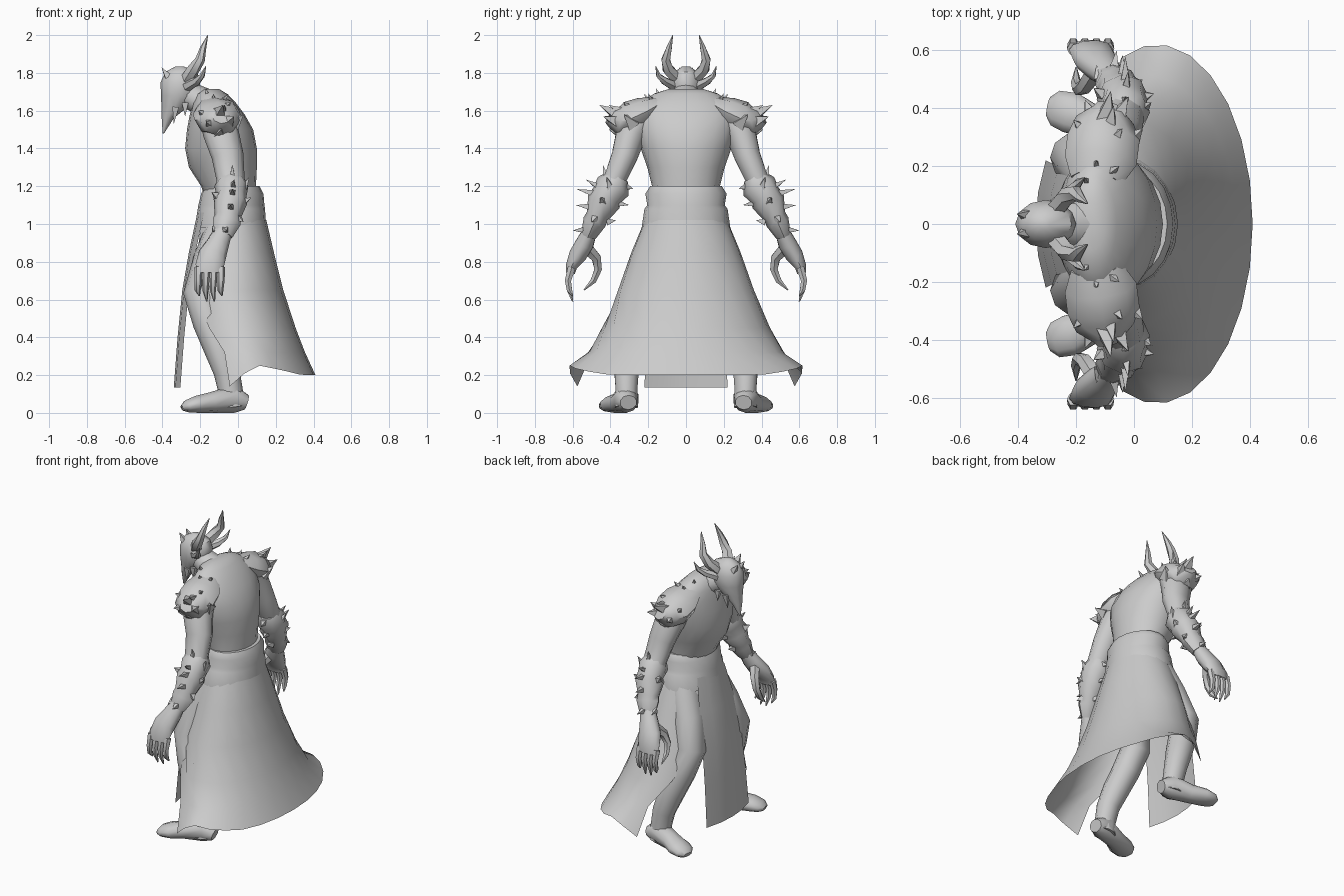
import bpy, bmesh, math
from mathutils import Vector

grey = bpy.data.materials.new("plain grey")
grey.diffuse_color = (0.6, 0.6, 0.6, 1)


def finish(name, bm, mirror=False, angle=50):
    bmesh.ops.recalc_face_normals(bm, faces=bm.faces)
    me = bpy.data.meshes.new(name)
    bm.to_mesh(me)
    bm.free()
    me.materials.append(grey)
    for p in me.polygons:
        p.use_smooth = True
    me.set_sharp_from_angle(angle=math.radians(angle))
    ob = bpy.data.objects.new(name, me)
    bpy.context.collection.objects.link(ob)
    if mirror:
        m = ob.modifiers.new("mirror", 'MIRROR')
        m.use_axis = (False, True, False)
    return ob


def bridge(bm, rings, closed=True):
    n = len(rings[0])
    for a, b in zip(rings, rings[1:]):
        for i in range(n if closed else n - 1):
            j = (i + 1) % n
            bm.faces.new((a[i], a[j], b[j], b[i]))


def stack(name, rows, n=16):
    """Horizontal ellipses: z, centre x, radius x, radius y."""
    bm = bmesh.new()
    rings = [[bm.verts.new((cx + rx * math.cos(2 * math.pi * i / n),
                            ry * math.sin(2 * math.pi * i / n), z))
              for i in range(n)] for z, cx, rx, ry in rows]
    bridge(bm, rings)
    bm.faces.new(rings[0])
    bm.faces.new(rings[-1])
    return finish(name, bm)


def add_tube(bm, pts, ref=(1, 0, 0), n=10):
    """Tube through x, y, z, radius along ref, other radius."""
    rings = []
    for k, p in enumerate(pts):
        t = Vector(pts[min(k + 1, len(pts) - 1)][:3]) - Vector(pts[max(k - 1, 0)][:3])
        t.normalize()
        r = Vector(ref)
        u = (r - t * r.dot(t)).normalized()
        v = t.cross(u)
        rings.append([bm.verts.new(Vector(p[:3]) + u * p[3] * math.cos(2 * math.pi * i / n)
                                   + v * p[4] * math.sin(2 * math.pi * i / n)) for i in range(n)])
    bridge(bm, rings)
    bm.faces.new(rings[0])
    bm.faces.new(rings[-1])


def tube(name, pts, ref=(1, 0, 0), n=10, mirror=True):
    bm = bmesh.new()
    add_tube(bm, pts, ref, n)
    return finish(name, bm, mirror)


def spikes(name, items, r):
    """Four sided spikes from base point to tip point."""
    bm = bmesh.new()
    for it in items:
        a, b = Vector(it[:3]), Vector(it[3:])
        d = (b - a).normalized()
        u = d.orthogonal().normalized()
        v = d.cross(u)
        ring = [bm.verts.new(a + r * c) for c in (u, v, -u, -v)]
        tip = bm.verts.new(b)
        for i in range(4):
            bm.faces.new((ring[i], ring[(i + 1) % 4], tip))
        bm.faces.new(ring)
    return finish(name, bm, True, 30)


# Stooped torso and layered belt
stack("torso", [(1.12, -.04, .13, .17), (1.2, -.05, .145, .18), (1.3, -.08, .18, .205),
                (1.4, -.09, .19, .24), (1.5, -.095, .175, .265), (1.58, -.11, .145, .27),
                (1.64, -.125, .115, .235), (1.69, -.14, .08, .17), (1.715, -.14, .04, .09)], 20)
stack("belt", [(1.2, -.03, .145, .19), (1.16, -.03, .165, .215), (1.1, -.035, .175, .205),
               (1.08, -.035, .178, .22), (.98, -.04, .19, .235)], 20)

# Neck, head with pointed beard, brow
tube("neck", [(-.13, 0, 1.6, .12, .1), (-.2, 0, 1.655, .085, .075), (-.28, 0, 1.69, .07, .07)],
     (0, 1, 0), 12, False)
stack("head", [(1.835, -.31, .02, .02), (1.805, -.3, .085, .06), (1.75, -.305, .105, .083),
               (1.68, -.31, .098, .08), (1.62, -.335, .07, .058), (1.56, -.372, .032, .035),
               (1.48, -.395, .004, .004)], 12)
spikes("brow_and_jaw_spikes", [(-.37, .03, 1.78, -.405, .035, 1.83), (-.33, .05, 1.62, -.34, .05, 1.53),
                               (-.28, .06, 1.64, -.28, .07, 1.57)], .025)

# Two pairs of horns
tube("main_horn", [(-.27, .05, 1.77, .035, .035), (-.235, .095, 1.82, .034, .032),
                   (-.2, .107, 1.87, .026, .026), (-.185, .09, 1.93, .017, .017),
                   (-.16, .07, 2.0, .002, .002)], n=6)
tube("side_horn", [(-.27, .06, 1.73, .03, .03), (-.22, .11, 1.755, .025, .022),
                   (-.19, .145, 1.785, .015, .014), (-.17, .16, 1.835, .002, .002)], n=6)

# Arms and gauntlets
tube("arm", [(-.11, .22, 1.6, .1, .08), (-.09, .29, 1.48, .095, .085), (-.055, .325, 1.36, .085, .072),
             (-.04, .375, 1.24, .075, .062), (-.04, .43, 1.13, .07, .065),
             (-.06, .48, 1.02, .06, .05), (-.08, .51, .95, .05, .04)])
tube("gauntlet", [(-.035, .36, 1.25, .065, .06), (-.035, .385, 1.2, .09, .095), (-.035, .42, 1.15, .08, .082),
                  (-.04, .435, 1.12, .09, .09), (-.055, .47, 1.04, .07, .06),
                  (-.06, .485, 1.01, .075, .062), (-.08, .515, .94, .052, .042)], n=8)
spikes("gauntlet_spikes", [(-.03, .42, 1.23, -.03, .44, 1.315), (-.03, .45, 1.19, -.02, .53, 1.235),
                           (-.03, .48, 1.16, -.03, .58, 1.185), (-.04, .5, 1.09, -.04, .585, 1.1),
                           (-.07, .53, .97, -.06, .6, .965), (-.03, .32, 1.2, -.03, .28, 1.185),
                           (-.04, .37, 1.11, -.03, .3, 1.1), (-.05, .42, 1.01, -.05, .37, 1.02),
                           (.03, .44, 1.12, .07, .45, 1.14), (.03, .4, 1.19, .06, .42, 1.25),
                           (-.11, .45, 1.15, -.14, .47, 1.17), (-.12, .5, .97, -.13, .55, .96),
                           (.0, .48, 1.03, .03, .5, 1.01)], .026)

# Layered shoulder guards with spikes
tube("shoulder_guard", [(-.13, .15, 1.63, .09, .05), (-.115, .22, 1.59, .125, .085),
                        (-.105, .3, 1.555, .125, .095), (-.1, .36, 1.545, .1, .08),
                        (-.09, .4, 1.57, .05, .045)], n=8)
spikes("shoulder_spikes", [(-.1, .36, 1.58, -.08, .46, 1.63), (-.06, .36, 1.54, -.02, .44, 1.57),
                           (-.14, .36, 1.53, -.17, .43, 1.54), (-.08, .28, 1.6, -.04, .33, 1.645),
                           (-.09, .31, 1.58, -.07, .41, 1.63), (-.16, .31, 1.57, -.21, .36, 1.6),
                           (-.1, .35, 1.49, -.09, .41, 1.5), (-.02, .28, 1.53, .03, .33, 1.58)], .045)
spikes("collar_studs", [(-.13, .2, 1.65, -.13, .22, 1.69), (-.16, .14, 1.67, -.17, .16, 1.72),
                        (-.08, .18, 1.65, -.05, .2, 1.69)], .02)

# Hand: palm, four clawed fingers and a curled thumb
bm = bmesh.new()
add_tube(bm, [(-.08, .51, .96, .05, .04), (-.105, .535, .9, .06, .05), (-.135, .57, .84, .075, .05),
              (-.15, .605, .78, .075, .032), (-.15, .612, .74, .07, .025)])
for i in range(4):
    x, low = -.21 + i * .04, .62 - .03 * (i in (1, 2))
    add_tube(bm, [(x, .605, .77, .022, .024), (x, .625, .7, .019, .019),
                  (x - .003, .617, .65, .016, .016), (x + .005, .6, low, .004, .004)], n=6)
add_tube(bm, [(-.13, .53, .88, .035, .035), (-.17, .475, .82, .028, .028), (-.19, .465, .76, .024, .022),
              (-.2, .49, .7, .018, .018), (-.2, .54, .65, .003, .003)], n=6)
finish("hand", bm, True)

# Legs and boots
tube("leg", [(-.06, .12, 1.0, .1, .1), (-.14, .18, .8, .1, .1), (-.2, .23, .63, .09, .09),
             (-.155, .265, .48, .085, .085), (-.105, .295, .35, .08, .082),
             (-.06, .315, .22, .07, .068), (-.04, .315, .12, .065, .06), (-.03, .315, .03, .07, .065)])
tube("boot", [(.045, .305, .055, .04, .045), (-.02, .315, .075, .075, .068), (-.14, .35, .055, .055, .062),
              (-.22, .385, .045, .045, .075), (-.27, .4, .035, .033, .065), (-.295, .405, .025, .015, .035)],
     (0, 0, 1))

# Flared skirt, open at the front: z, centre x, radius x, radius y, half sweep
rows = [(1.02, -.03, .18, .22, 155), (.85, -.025, .215, .29, 152), (.65, -.02, .26, .36, 148),
        (.45, 0, .305, .445, 120), (.32, .025, .33, .52, 107), (.2, .08, .33, .62, 112)]
bm = bmesh.new()
rings = []
cols = 16
for k, (z, cx, rx, ry, sweep) in enumerate(rows):
    ring = []
    for i in range(cols + 1):
        t = 2 * i / cols - 1
        a = math.radians(sweep) * t
        h = z
        if k == len(rows) - 1:  # uneven hem, raised at the sides and dropping at the corners
            h += .05 * max(0, 1 - abs(abs(t) - .75) / .4) if abs(t) < .8 else .05 - .55 * (abs(t) - .8)
        ring.append(bm.verts.new((cx + rx * math.cos(a), ry * math.sin(a), h)))
    rings.append(ring)
bridge(bm, rings, False)
finish("skirt", bm)

# Hanging front panel, slightly bowed
bm = bmesh.new()
rings = [[bm.verts.new((x + .035 * abs(t) ** 2, w * t, z)) for t in (-1, -.5, 0, .5, 1)]
         for z, x, w in ((1.06, -.215, .14), (.85, -.26, .18), (.65, -.295, .2), (.4, -.32, .21), (.135, -.34, .22))]
bridge(bm, rings, False)
finish("front_panel", bm)
